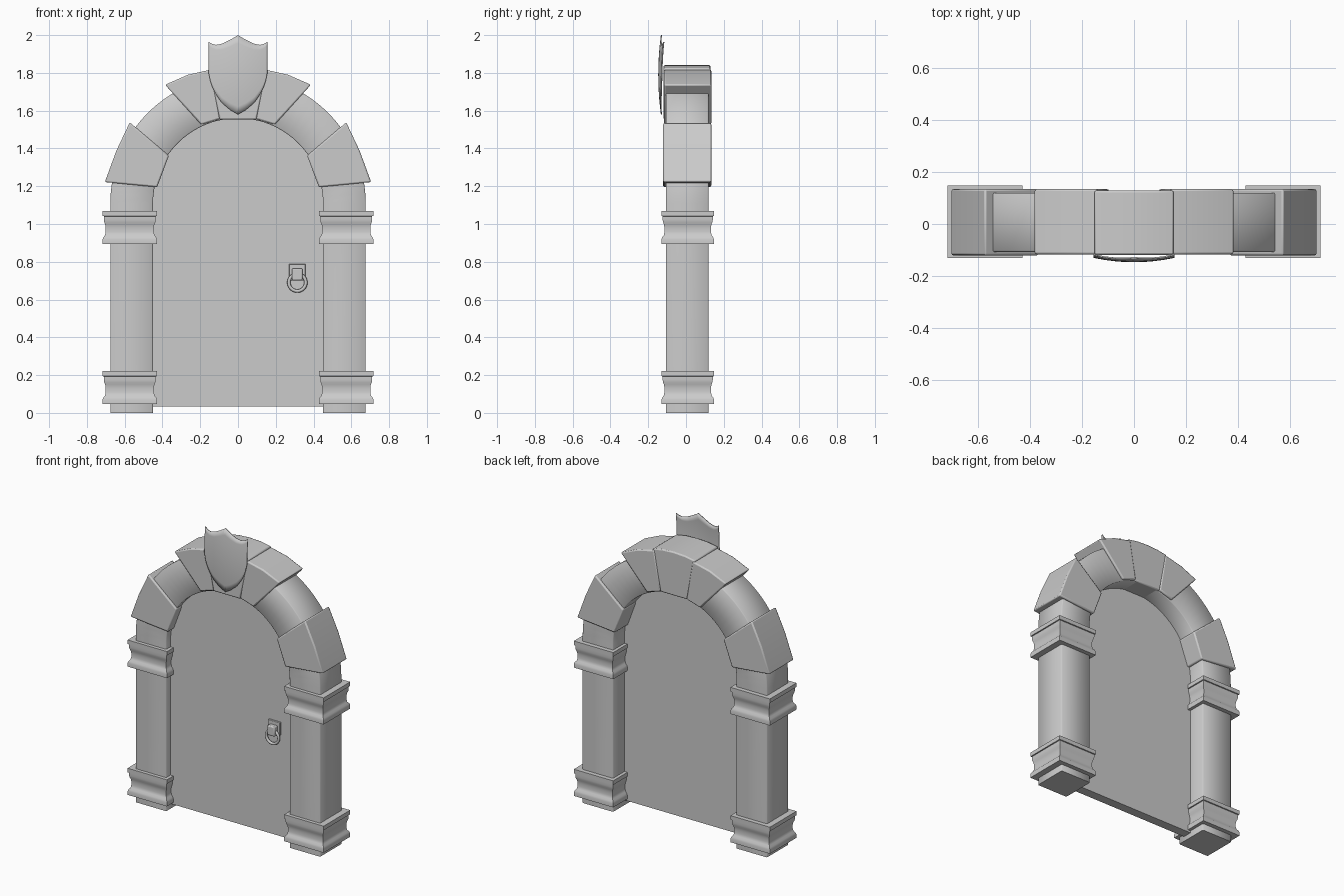
import bpy, bmesh, math

if "Cube" in bpy.data.objects:
    bpy.data.objects.remove(bpy.data.objects["Cube"])

CX, CY, CZ = 0.563, 0.006, 1.11   # column centre, depth centre, arch centre height


def finish(name, bm, angle=35, bevel=0.0):
    bmesh.ops.recalc_face_normals(bm, faces=bm.faces)
    me = bpy.data.meshes.new(name)
    bm.to_mesh(me)
    bm.free()
    ob = bpy.data.objects.new(name, me)
    bpy.context.collection.objects.link(ob)
    if bevel:
        m = ob.modifiers.new("bevel", 'BEVEL')
        m.width, m.segments, m.limit_method = bevel, 2, 'ANGLE'
    bpy.ops.object.select_all(action='DESELECT')
    ob.select_set(True)
    bpy.context.view_layer.objects.active = ob
    bpy.ops.object.shade_smooth_by_angle(angle=math.radians(angle))
    return ob


def loft(name, rings, angle=35):
    bm = bmesh.new()
    vs = [[bm.verts.new(p) for p in r] for r in rings]
    n = len(vs[0])
    for a, b in zip(vs, vs[1:]):
        for i in range(n):
            j = (i + 1) % n
            bm.faces.new((a[i], a[j], b[j], b[i]))
    bm.faces.new(vs[0])
    bm.faces.new(vs[-1])
    return finish(name, bm, angle)


def slab(name, outline, y0, y1, bevel=0.0):
    n = len(outline)
    bm = bmesh.new()
    a, b = [[bm.verts.new((x, y, z)) for x, z in outline] for y in (y0, y1)]
    bm.faces.new(a)
    bm.faces.new(b)
    for i in range(n):
        j = (i + 1) % n
        bm.faces.new((a[i], a[j], b[j], b[i]))
    return finish(name, bm, 35, bevel)


def interp(pts, x):
    for (x0, z0), (x1, z1) in zip(pts, pts[1:]):
        if x <= x1 + 1e-6:
            return z0 + (z1 - z0) * (x - x0) / (x1 - x0)
    return pts[-1][1]


# Columns and arch: one lightly chamfered square section swept up, over and down
h, c = 0.113, 0.005
section = [(h, h - c), (h - c, h), (c - h, h), (-h, h - c),
           (-h, c - h), (c - h, -h), (h - c, -h), (h, c - h)]
N = 40
frames = [(0, 0.0)] + [(math.pi * i / N, CZ) for i in range(N + 1)] + [(math.pi, 0.0)]
rings = []
for a, z in frames:
    rings.append([((CX + u) * math.cos(a), CY + v, z + (CX + u) * math.sin(a))
                  for u, v in section])
loft("columns_and_arch", rings, 60)

# Moulded collars at foot and head of each column: two bands with a deep groove between
profile = [(0.78, 0.046), (1.0, 0.046), (1.0, 0.070), (0.97, 0.082), (0.91, 0.092),
           (0.885, 0.110), (0.885, 0.132), (0.905, 0.150), (0.94, 0.162), (0.955, 0.175),
           (0.955, 0.193), (1.0, 0.195), (1.0, 0.222), (0.78, 0.222)]
for side in (-1, 1):
    for z0, label in ((0, "base_collar"), (0.848, "upper_collar")):
        loft(label, [[(side * 0.573 + sx * 0.144 * k, 0.009 + sy * 0.139 * k, z + z0)
                      for sx, sy in ((-1, -1), (1, -1), (1, 1), (-1, 1))]
                     for k, z in profile])

# Arch stones
lower = [(0.705, 1.222), (0.644, 1.388), (0.573, 1.538), (0.366, 1.362), (0.428, 1.195)]
upper = [(0.386, 1.737), (0.265, 1.79), (0.14, 1.818), (0.095, 1.557), (0.195, 1.526)]
for s in (-1, 1):
    slab("lower_arch_stone", [(s * x, z) for x, z in lower], -0.121, 0.134, 0.008)
    slab("upper_arch_stone", [(s * x, z) for x, z in upper], -0.117, 0.134, 0.008)
slab("keystone", [(-0.098, 1.553), (0.098, 1.553), (0.154, 1.825), (0.08, 1.838),
                  (0, 1.842), (-0.08, 1.838), (-0.154, 1.825)], -0.119, 0.129, 0.008)

# Door panel
R = 0.465
door = [(-R, 0.033), (R, 0.033)] + [(R * math.cos(math.pi * i / 32), CZ + R * math.sin(math.pi * i / 32))
                                    for i in range(33)]
slab("door_panel", door, -0.062, 0.0)

# Curved shield on the keystone
top = [(0, 2.0), (0.04, 1.976), (0.08, 1.956), (0.115, 1.948), (0.14, 1.954), (0.156, 1.965)]
bottom = [(0, 1.58), (0.04, 1.603), (0.085, 1.64), (0.12, 1.69), (0.143, 1.74), (0.156, 1.80)]
bm = bmesh.new()
cols, rows, grid = 32, 10, []
for i in range(cols + 1):
    x = 0.156 * (2 * i / cols - 1)
    zt, zb = interp(top, abs(x)), interp(bottom, abs(x))
    col = []
    for j in range(rows + 1):
        z = zb + (zt - zb) * j / rows
        y = -0.147 + 0.017 * (x / 0.156) ** 2 + 0.014 * ((z - 1.79) / 0.21) ** 2
        col.append(bm.verts.new((x, y, z)))
    grid.append(col)
for a, b in zip(grid, grid[1:]):
    for j in range(rows):
        bm.faces.new((a[j], b[j], b[j + 1], a[j + 1]))
shield = finish("shield", bm)
m = shield.modifiers.new("thickness", 'SOLIDIFY')
m.thickness, m.offset = 0.006, -1


# Door handle: plate, hinge block and pull ring
def rect(x0, x1, z0, z1):
    return [(x0, z0), (x1, z0), (x1, z1), (x0, z1)]


slab("handle_plate", rect(0.27, 0.357, 0.70, 0.788), -0.074, -0.058, 0.003)
slab("handle_block", rect(0.286, 0.341, 0.702, 0.765), -0.107, -0.07, 0.006)
bpy.ops.mesh.primitive_torus_add(major_segments=32, minor_segments=10, major_radius=0.045,
                                 minor_radius=0.009, location=(0.314, -0.088, 0.69),
                                 rotation=(math.pi / 2, 0, 0))
bpy.context.object.name = "handle_ring"
bpy.ops.object.shade_smooth()
